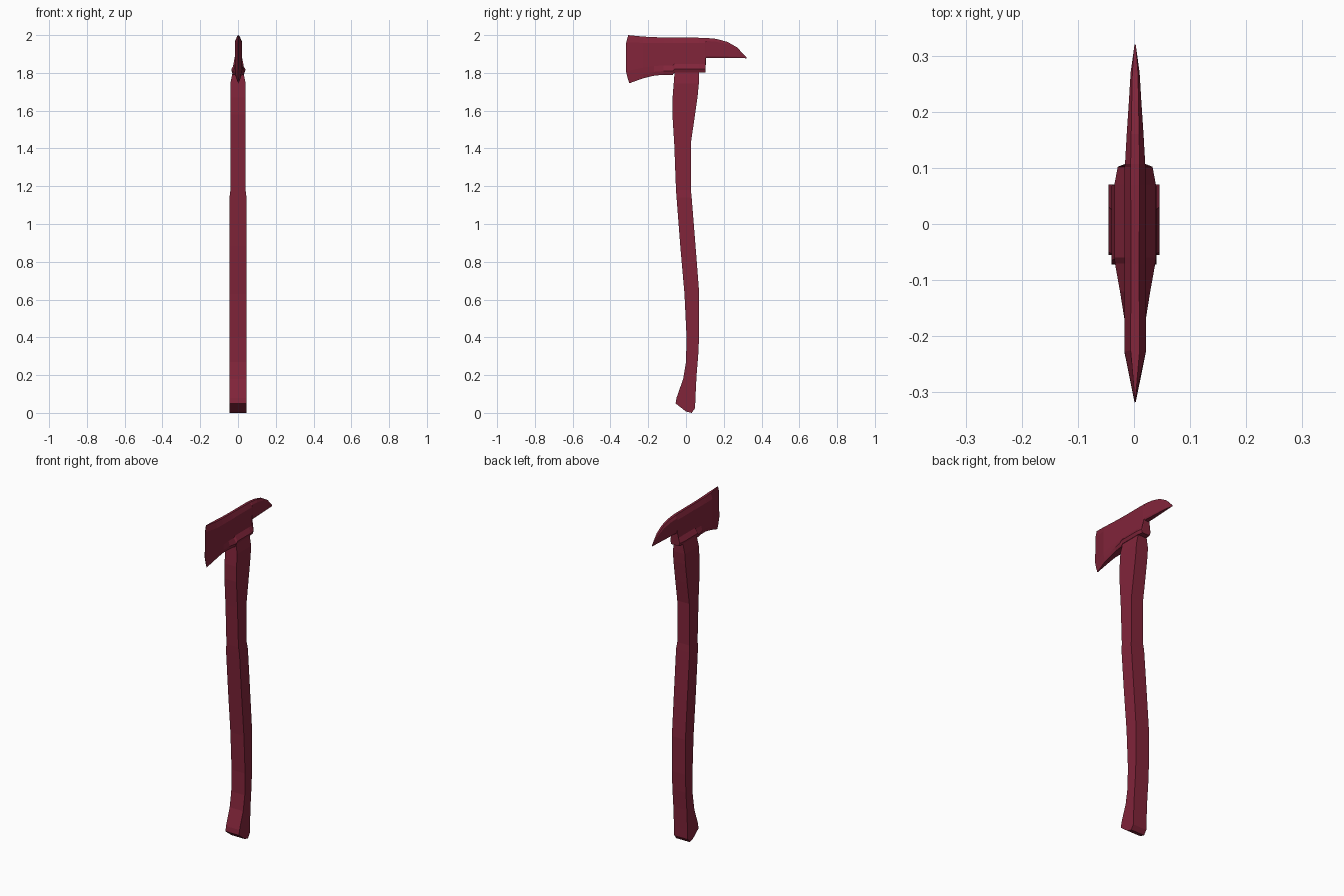
import bpy, bmesh

mat = bpy.data.materials.new("dark_red")
mat.diffuse_color = (0.22, 0.018, 0.042, 1)


def loft(name, rings):
    """Skin a list of equal-length closed rings and cap both ends."""
    bm = bmesh.new()
    loops = [[bm.verts.new(p) for p in ring] for ring in rings]
    n = len(loops[0])
    for a, b in zip(loops, loops[1:]):
        for i in range(n):
            j = (i + 1) % n
            bm.faces.new((a[i], a[j], b[j], b[i]))
    bm.faces.new(loops[0])
    bm.faces.new(loops[-1])
    bmesh.ops.remove_doubles(bm, verts=bm.verts[:], dist=1e-5)
    bmesh.ops.recalc_face_normals(bm, faces=bm.faces[:])
    me = bpy.data.meshes.new(name)
    bm.to_mesh(me)
    bm.free()
    me.materials.append(mat)
    ob = bpy.data.objects.new(name, me)
    bpy.context.collection.objects.link(ob)
    return ob


# handle: (front y, front z, back y, back z, half width)
stations = [
    (0.00, 0.007, 0.03, 0.0, 0.045),
    (-0.055, 0.05, 0.048, 0.025, 0.045),
    (-0.05, 0.08, 0.05, 0.08, 0.045),
    (-0.015, 0.18, 0.056, 0.2, 0.045),
    (0.0, 0.27, 0.065, 0.31, 0.045),
    (0.003, 0.4, 0.07, 0.42, 0.045),
    (-0.008, 0.63, 0.07, 0.63, 0.045),
    (-0.03, 0.88, 0.05, 0.89, 0.045),
    (-0.05, 1.14, 0.03, 1.14, 0.045),
    (-0.053, 1.18, 0.026, 1.18, 0.04),
    (-0.062, 1.42, 0.026, 1.43, 0.04),
    (-0.072, 1.58, 0.045, 1.56, 0.04),
    (-0.071, 1.67, 0.062, 1.68, 0.04),
    (-0.065, 1.745, 0.068, 1.745, 0.04),
    (-0.06, 1.808, 0.07, 1.808, 0.028),
]
loft("handle", [[(-w, fy, fz), (w, fy, fz), (w, by, bz), (-w, by, bz)]
                for fy, fz, by, bz, w in stations])


# head: each ring runs down one side and back up the other
def head_ring(y, top, bottom, t_top, t_mid, t_low, bow=0.0, lean=0.0):
    h = top - bottom
    side = [(t_top, top), (t_mid, top - 0.15 * h), (t_mid, bottom + 0.25 * h),
            (t_low, bottom + 0.1 * h), (t_low * 0.8, bottom)]
    pts = []
    for t, z in side:
        u = (z - bottom) / h
        pts.append((t, y - bow * 4 * u * (1 - u) - lean * u, z))
    off = 0.002
    return ([(off + x, yy, z) for x, yy, z in pts]
            + [(off - x, yy, z) for x, yy, z in reversed(pts)])


loft("axe_head", [
    head_ring(-0.30, 2.0, 1.745, 0.001, 0.001, 0.001, 0.022, 0.006),
    head_ring(-0.225, 1.992, 1.772, 0.008, 0.019, 0.015, 0.005),
    head_ring(-0.17, 1.989, 1.785, 0.008, 0.019, 0.019),
    head_ring(-0.12, 1.988, 1.79, 0.007, 0.019, 0.027),
    head_ring(-0.07, 1.987, 1.79, 0.007, 0.019, 0.036),
    head_ring(-0.06, 1.987, 1.802, 0.007, 0.019, 0.037),
    head_ring(0.07, 1.986, 1.802, 0.008, 0.019, 0.037),
    head_ring(0.102, 1.985, 1.802, 0.008, 0.019, 0.031),
    head_ring(0.107, 1.985, 1.88, 0.008, 0.018, 0.018),
    head_ring(0.16, 1.98, 1.88, 0.007, 0.015, 0.015),
    head_ring(0.22, 1.964, 1.88, 0.006, 0.011, 0.011),
    head_ring(0.27, 1.935, 1.88, 0.005, 0.008, 0.008),
    head_ring(0.32, 1.883, 1.877, 0.001, 0.001, 0.001),
])
